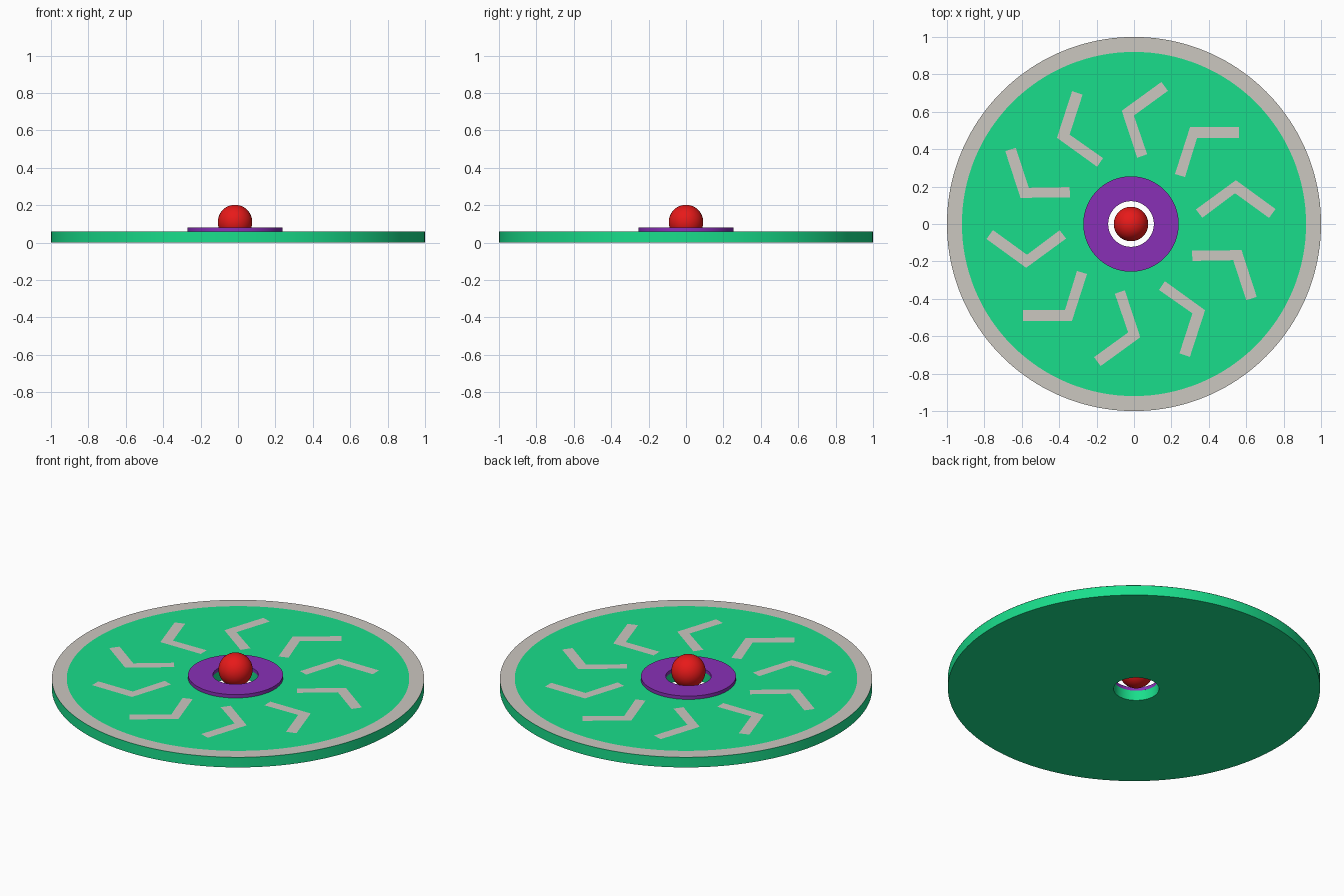
import bpy, bmesh
from math import sin, cos, pi, radians
from mathutils import Matrix

if "Cube" in bpy.data.objects:
    bpy.data.objects.remove(bpy.data.objects["Cube"])

HUB_X = -0.016    # hub, ball and chevrons share this centre
TOP = 0.06        # top of the disc


def material(name, rgb):
    m = bpy.data.materials.new(name)
    m.diffuse_color = (*rgb, 1)
    m.use_nodes = True
    m.node_tree.nodes["Principled BSDF"].inputs["Base Color"].default_value = m.diffuse_color
    return m


GREEN = material("green", (0.01, 0.73, 0.26))
PURPLE = material("purple", (0.25, 0.03, 0.47))
RED = material("red", (0.8, 0.01, 0.01))
GREY = material("warm_grey", (0.6, 0.57, 0.53))


def finish(name, bm, mat, recalc=True):
    if recalc:
        bmesh.ops.recalc_face_normals(bm, faces=bm.faces)
    me = bpy.data.meshes.new(name)
    bm.to_mesh(me)
    bm.free()
    me.materials.append(mat)
    ob = bpy.data.objects.new(name, me)
    bpy.context.collection.objects.link(ob)
    bpy.context.view_layer.objects.active = ob
    ob.select_set(True)
    bpy.ops.object.shade_smooth_by_angle(angle=radians(30))
    ob.select_set(False)
    return ob


def ring(name, mat, outer, inner, z0, z1, outer_x=0, inner_x=0, sweep=2 * pi, n=128):
    """Annulus from z0 to z1, or a single flat sheet when z0 == z1."""
    bm = bmesh.new()
    corners = [(outer, outer_x, z1), (inner, inner_x, z1)]
    if z0 != z1:
        corners += [(inner, inner_x, z0), (outer, outer_x, z0)]
    full = sweep == 2 * pi
    rows = [[bm.verts.new((x + r * cos(sweep * i / n), r * sin(sweep * i / n), z))
             for r, x, z in corners] for i in range(n if full else n + 1)]
    k = len(corners)
    for i in range(n):
        a, b = rows[i], rows[(i + 1) % len(rows)]
        for j in range(k if k > 2 else 1):
            q = (j + 1) % k
            bm.faces.new((a[j], b[j], b[q], a[q]))
    if k == 2:
        for f in bm.faces:
            f.normal_update()
            if f.normal.z < 0:
                f.normal_flip()
    return finish(name, bm, mat, recalc=k > 2)


# Disc in two mirrored halves that meet in a seam along y = 0
half = ring("disc_halves", GREEN, 1, 0.122, 0, TOP, 0, HUB_X, pi, 80)
mirror = half.modifiers.new("mirror", 'MIRROR')
mirror.use_axis = (False, True, False)
mirror.use_mirror_merge = False

# Printed grey border on the top face
ring("border", GREY, 1, 0.92, TOP + 0.001, TOP + 0.001)

# Ten printed chevrons turned around the hub
outline = [(0.316, 0.519), (0.235, 0.267), (0.289, 0.251),
           (0.353, 0.46), (0.578, 0.46), (0.578, 0.519)]
bm = bmesh.new()
for i in range(10):
    turn = Matrix.Translation((HUB_X, 0, TOP + 0.001)) @ Matrix.Rotation(i * pi / 5, 4, 'Z')
    v = [bm.verts.new((x, y, 0)) for x, y in outline]
    a = bm.faces.new((v[0], v[1], v[2], v[3]))
    b = bm.faces.new((v[0], v[3], v[4], v[5]))
    bmesh.ops.transform(bm, matrix=turn, verts=v)
finish("chevrons", bm, GREY, recalc=False)

# Purple collar around the hole
ring("collar", PURPLE, 0.255, 0.122, TOP, 0.08, HUB_X, HUB_X, n=96)

# Red ball held in the hole
bm = bmesh.new()
bmesh.ops.create_uvsphere(bm, u_segments=48, v_segments=24, radius=0.092,
                          matrix=Matrix.Translation((HUB_X, 0, 0.11)))
finish("ball", bm, RED)
